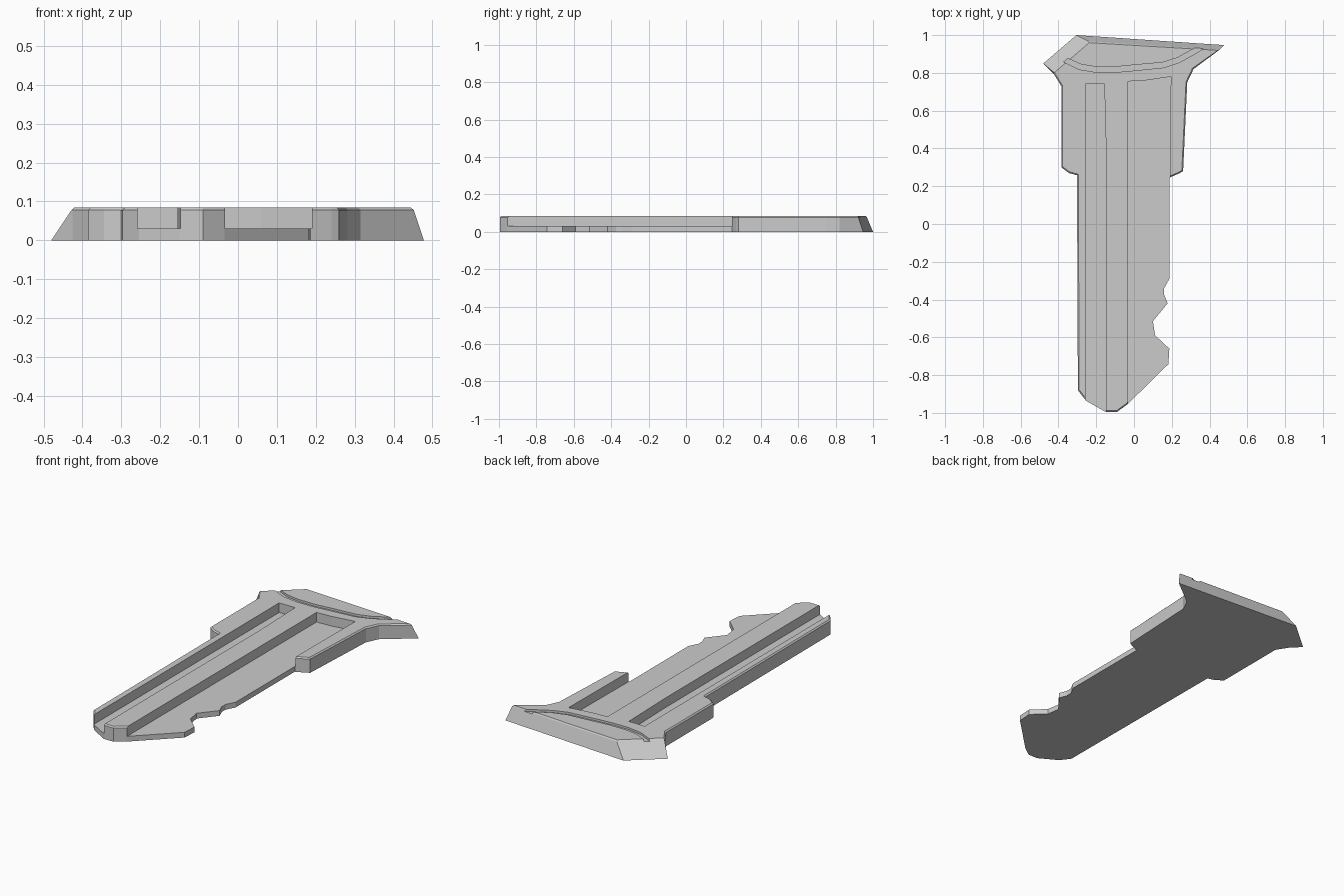
import bpy, bmesh
from mathutils import Vector

if "Cube" in bpy.data.objects:
    bpy.data.objects.remove(bpy.data.objects["Cube"])

TOP, RIM, FLOOR = 0.085, 0.078, 0.03


def loft(name, layers):
    """Solid from stacked outlines: each layer is a list of (x, y, z)."""
    bm = bmesh.new()
    loops = [[bm.verts.new(p) for p in layer] for layer in layers]
    n = len(loops[0])
    for a, b in zip(loops, loops[1:]):
        for i in range(n):
            j = (i + 1) % n
            bm.faces.new((a[i], a[j], b[j], b[i]))
    bm.faces.new(loops[0][::-1])
    bm.faces.new(loops[-1])
    bmesh.ops.recalc_face_normals(bm, faces=bm.faces)
    mesh = bpy.data.meshes.new(name)
    bm.to_mesh(mesh)
    bm.free()
    obj = bpy.data.objects.new(name, mesh)
    bpy.context.collection.objects.link(obj)
    return obj


def at(points, z):
    return [(x, y, z) for x, y in points]


def inset(points, d):
    """Move a clockwise outline inward by d with mitred corners."""
    out = []
    for i, p in enumerate(points):
        p = Vector(p)
        e1 = (p - Vector(points[i - 1])).normalized()
        e2 = (Vector(points[(i + 1) % len(points)]) - p).normalized()
        n1, n2 = Vector((e1.y, -e1.x)), Vector((e2.y, -e2.x))
        out.append(tuple(p + (n1 + n2) * d / max(1 + n1.dot(n2), 0.5)))
    return out


def cut(target, name, points, bottom):
    cutter = loft(name, [at(points, bottom), at(points, 0.2)])
    cutter.hide_render = True
    mod = target.modifiers.new(name, 'BOOLEAN')
    mod.operation = 'DIFFERENCE'
    mod.solver = 'EXACT'
    mod.object = cutter
    bpy.context.view_layer.objects.active = target
    bpy.ops.object.modifier_apply(modifier=name)
    bpy.data.objects.remove(cutter)


# Outline clockwise: snapped head corners, then shoulders, teeth and tip
head_base = [(-0.48, 0.85), (-0.305, 1.0), (0.478, 0.947)]
head_top = [(-0.428, 0.805), (-0.24, 0.967), (0.452, 0.922)]
blade = [(0.315, 0.82), (0.282, 0.75), (0.26, 0.28), (0.24, 0.268), (0.187, 0.245),
         (0.187, -0.29), (0.16, -0.34), (0.16, -0.375), (0.178, -0.42),
         (0.10, -0.515), (0.112, -0.59), (0.187, -0.66), (0.182, -0.742),
         (-0.035, -0.955), (-0.09, -0.995), (-0.15, -0.995), (-0.255, -0.935),
         (-0.297, -0.88), (-0.302, 0.258), (-0.345, 0.27), (-0.385, 0.30),
         (-0.385, 0.73), (-0.425, 0.795)]
base = head_base + blade
rim = head_top + blade
key_blade = loft("key_blade", [at(base, 0), at(rim, RIM), at(inset(rim, 0.007), TOP)])

# Long keyway grooves, the right one open along the toothed edge
cut(key_blade, "left_groove",
    [(-0.258, 0.74), (-0.157, 0.74), (-0.148, 0.4), (-0.148, -1.1), (-0.258, -1.1)], FLOOR)
cut(key_blade, "right_groove",
    [(-0.033, 0.755), (0.06, 0.76), (0.195, 0.78), (0.19, 0.24), (0.3, 0.24),
     (0.3, -1.1), (-0.033, -1.1)], FLOOR)

# Shallow curved line engraved across the head
upper = [(-0.40, 0.90), (-0.335, 0.87), (-0.28, 0.845), (-0.20, 0.832), (-0.10, 0.832),
         (0.0, 0.842), (0.15, 0.855), (0.23, 0.88), (0.31, 0.925), (0.33, 0.94)]
lower = [(0.37, 0.93), (0.33, 0.905), (0.24, 0.855), (0.16, 0.828), (0.0, 0.812),
         (-0.10, 0.803), (-0.20, 0.803), (-0.29, 0.818), (-0.35, 0.847), (-0.42, 0.88)]
cut(key_blade, "head_line", upper + lower, TOP - 0.012)
